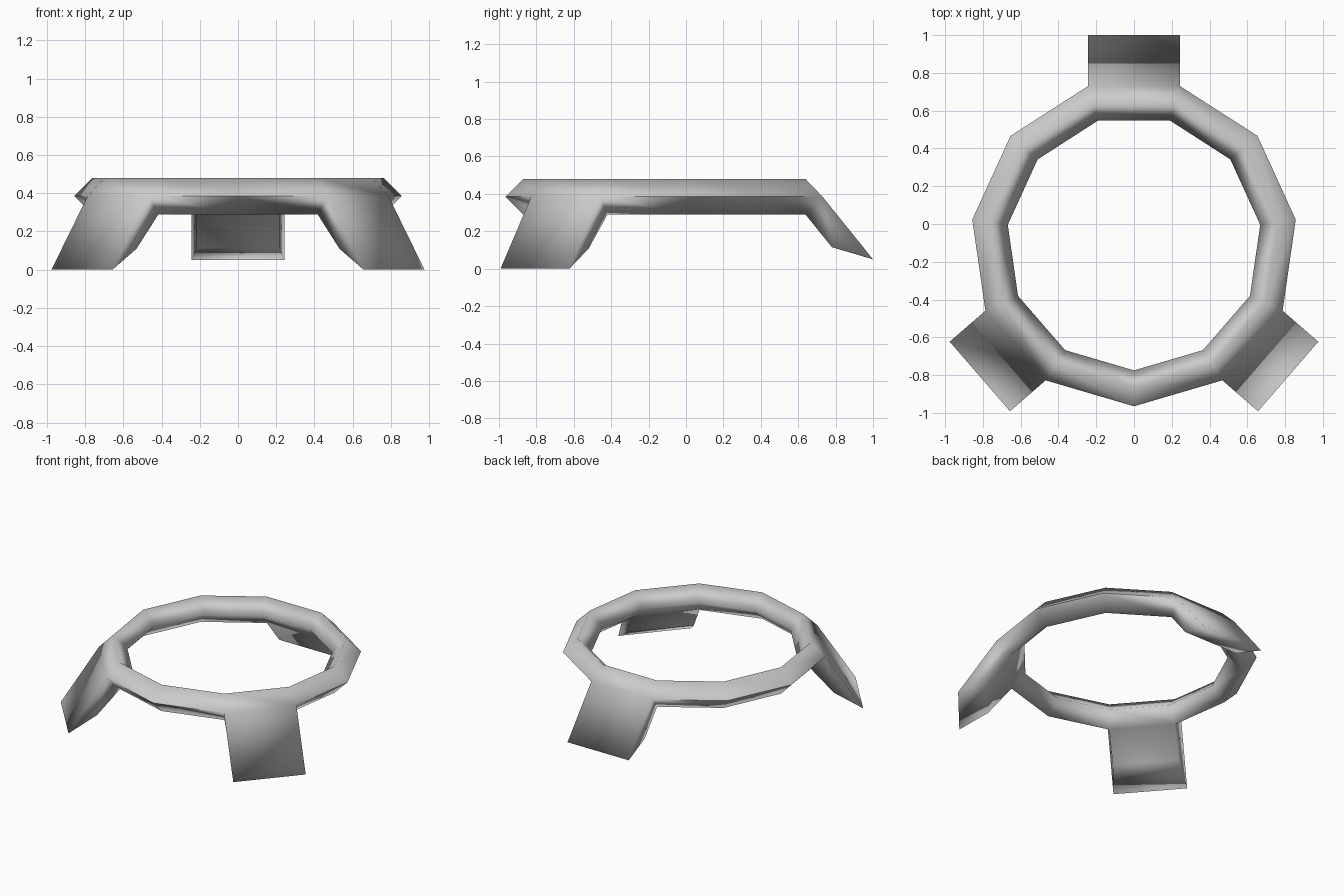
import bpy, bmesh
from math import sin, cos, pi

if "Cube" in bpy.data.objects:
    bpy.data.objects.remove(bpy.data.objects["Cube"])

SIDES, RADIUS, TUBE = 11, 0.77, 0.095
CENTRE_Y, CENTRE_Z = -0.10, 0.385
STEP = 2 * pi / SIDES

# Plain grey finish
grey = bpy.data.materials.new("light grey")
grey.diffuse_color = (0.6, 0.6, 0.6, 1)
grey.use_nodes = True
grey.node_tree.nodes["Principled BSDF"].inputs["Base Color"].default_value = grey.diffuse_color

bm = bmesh.new()

# Ring: eleven sides with a diamond cross-section (outer, top, inner, bottom)
section = [(TUBE, 0), (0, TUBE), (-TUBE, 0), (0, -TUBE)]
rings = []
for i in range(SIDES):
    a = (i - 0.5) * STEP          # measured from +y towards +x
    rings.append([bm.verts.new(((RADIUS + r) * sin(a),
                                CENTRE_Y + (RADIUS + r) * cos(a),
                                CENTRE_Z + z)) for r, z in section])

# Legs grow out of the lower outer face of three segments:
# segment -> (tip distance, tip height, heel distance, heel height)
legs = {0: (1.10, 0.05, 0.88, 0.115),
        4: (1.08, 0.0, 0.89, 0.11),
        7: (1.08, 0.0, 0.89, 0.11)}


def leg_edge(seg, dist, height, half):
    a = seg * STEP
    return [bm.verts.new((dist * sin(a) + s * half * cos(a),
                          CENTRE_Y + dist * cos(a) - s * half * sin(a),
                          height)) for s in (-1, 1)]


for i in range(SIDES):
    p, q = rings[i], rings[(i + 1) % SIDES]
    for k in range(4):
        n = (k + 1) % 4
        if k == 3 and i in legs:
            continue
        bm.faces.new((p[k], q[k], q[n], p[n]))
    if i in legs:
        td, tz, hd, hz = legs[i]
        tip = leg_edge(i, td, tz, (RADIUS + TUBE) * sin(STEP / 2))
        heel = leg_edge(i, hd, hz, RADIUS * sin(STEP / 2))
        bm.faces.new((p[0], q[0], tip[1], tip[0]))        # outer face
        bm.faces.new((p[3], q[3], heel[1], heel[0]))      # inner face
        bm.faces.new((tip[0], tip[1], heel[1], heel[0]))  # sole
        bm.faces.new((p[0], tip[0], heel[0], p[3]))       # sides
        bm.faces.new((q[0], tip[1], heel[1], q[3]))

bmesh.ops.recalc_face_normals(bm, faces=bm.faces[:])

# Smooth shading, with a crisp outer rim between the legs
for f in bm.faces:
    f.smooth = True
for i in range(SIDES):
    if i not in legs:
        e = bm.edges.get((rings[i][0], rings[(i + 1) % SIDES][0]))
        e.smooth = False

mesh = bpy.data.meshes.new("ring_stand")
bm.to_mesh(mesh)
bm.free()
mesh.materials.append(grey)
stand = bpy.data.objects.new("ring_stand", mesh)
bpy.context.collection.objects.link(stand)
